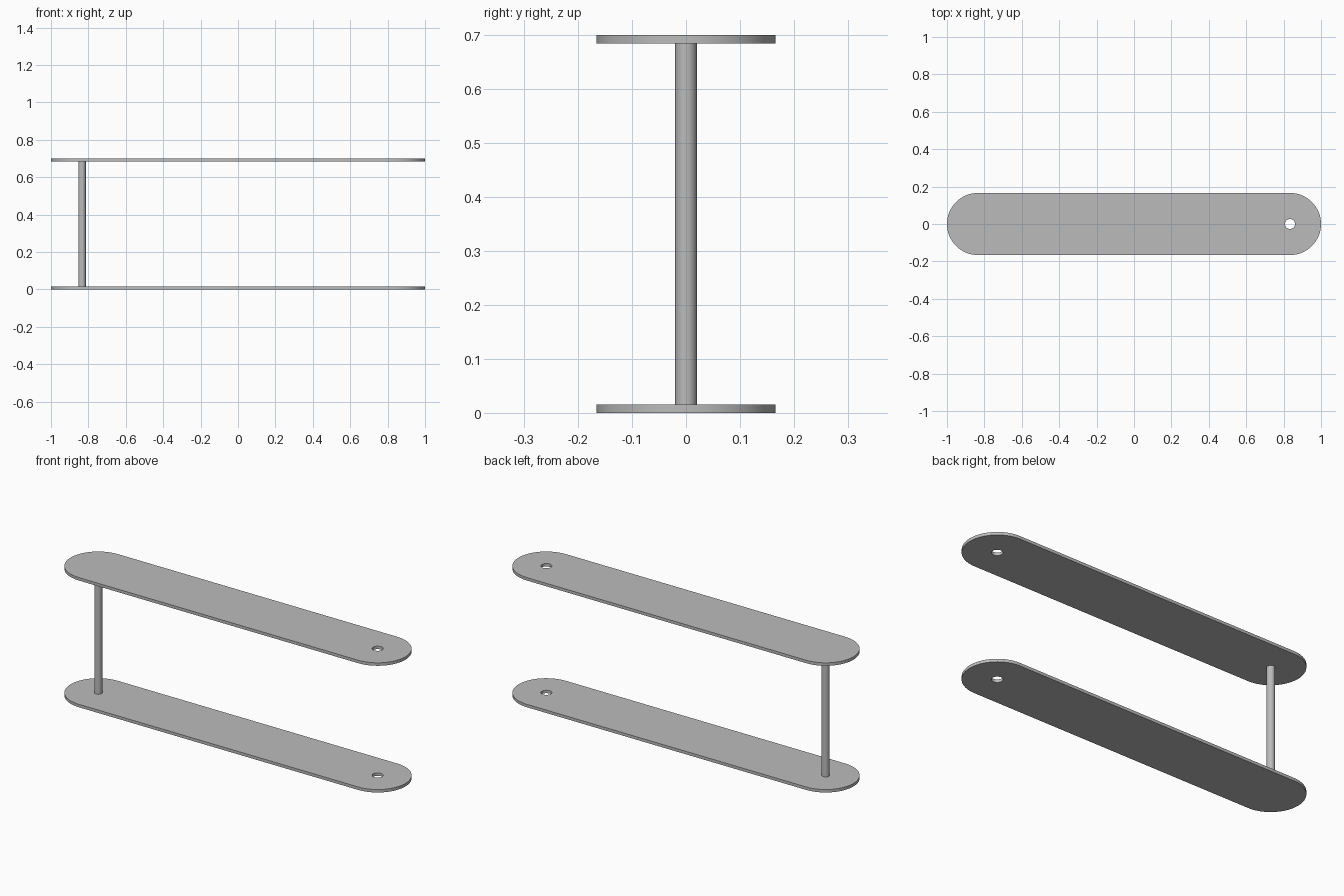
import bpy, bmesh
from math import pi, cos, sin

cube = bpy.data.objects.get("Cube")
if cube:
    bpy.data.objects.remove(cube, do_unlink=True)

HEIGHT = 0.7        # overall height
THICK = 0.016       # plate thickness
END_R = 0.166       # radius of the rounded plate ends
PIVOT = 1 - END_R   # distance of the end centres from the middle
HOLE_R = 0.027
ROD_R = 0.02

grey = bpy.data.materials.new("plain_grey")
grey.use_nodes = True
colour = (0.5, 0.5, 0.5, 1)
grey.diffuse_color = colour
grey.node_tree.nodes["Principled BSDF"].inputs["Base Color"].default_value = colour


def arc(cx, radius, start, sweep, steps, closed=False):
    count = steps if closed else steps + 1
    angles = [start + sweep * i / steps for i in range(count)]
    return [(cx + radius * cos(a), radius * sin(a), 0) for a in angles]


def prism(name, loops, z, depth):
    """Fill nested outlines and extrude them upwards."""
    bm = bmesh.new()
    edges = []
    for loop in loops:
        verts = [bm.verts.new(p) for p in loop]
        edges += [bm.edges.new((v, verts[i - 1])) for i, v in enumerate(verts)]
    bmesh.ops.triangle_fill(bm, edges=edges, use_beauty=True, normal=(0, 0, 1))
    bmesh.ops.dissolve_limit(bm, angle_limit=0.01, verts=[], edges=bm.edges[:])
    top = bmesh.ops.extrude_face_region(bm, geom=bm.faces[:], use_keep_orig=True)
    moved = [g for g in top["geom"] if isinstance(g, bmesh.types.BMVert)]
    bmesh.ops.translate(bm, verts=moved, vec=(0, 0, depth))
    bmesh.ops.recalc_face_normals(bm, faces=bm.faces[:])
    mesh = bpy.data.meshes.new(name)
    bm.to_mesh(mesh)
    bm.free()
    mesh.materials.append(grey)
    obj = bpy.data.objects.new(name, mesh)
    obj.location.z = z
    bpy.context.collection.objects.link(obj)
    bpy.ops.object.select_all(action="DESELECT")
    obj.select_set(True)
    bpy.context.view_layer.objects.active = obj
    bpy.ops.object.shade_smooth_by_angle(angle=pi / 6)
    return obj


# Round-ended plates, each with a pivot hole at the left end
outline = arc(PIVOT, END_R, -pi / 2, pi, 32) + arc(-PIVOT, END_R, pi / 2, pi, 32)
hole = arc(PIVOT, HOLE_R, 0, 2 * pi, 32, closed=True)
prism("lower_plate", [outline, hole], 0, THICK)
prism("upper_plate", [outline, hole], HEIGHT - THICK, THICK)

# Rod joining the plates at the right end
rod = arc(-PIVOT, ROD_R, 0, 2 * pi, 32, closed=True)
prism("connecting_rod", [rod], THICK, HEIGHT - 2 * THICK)
